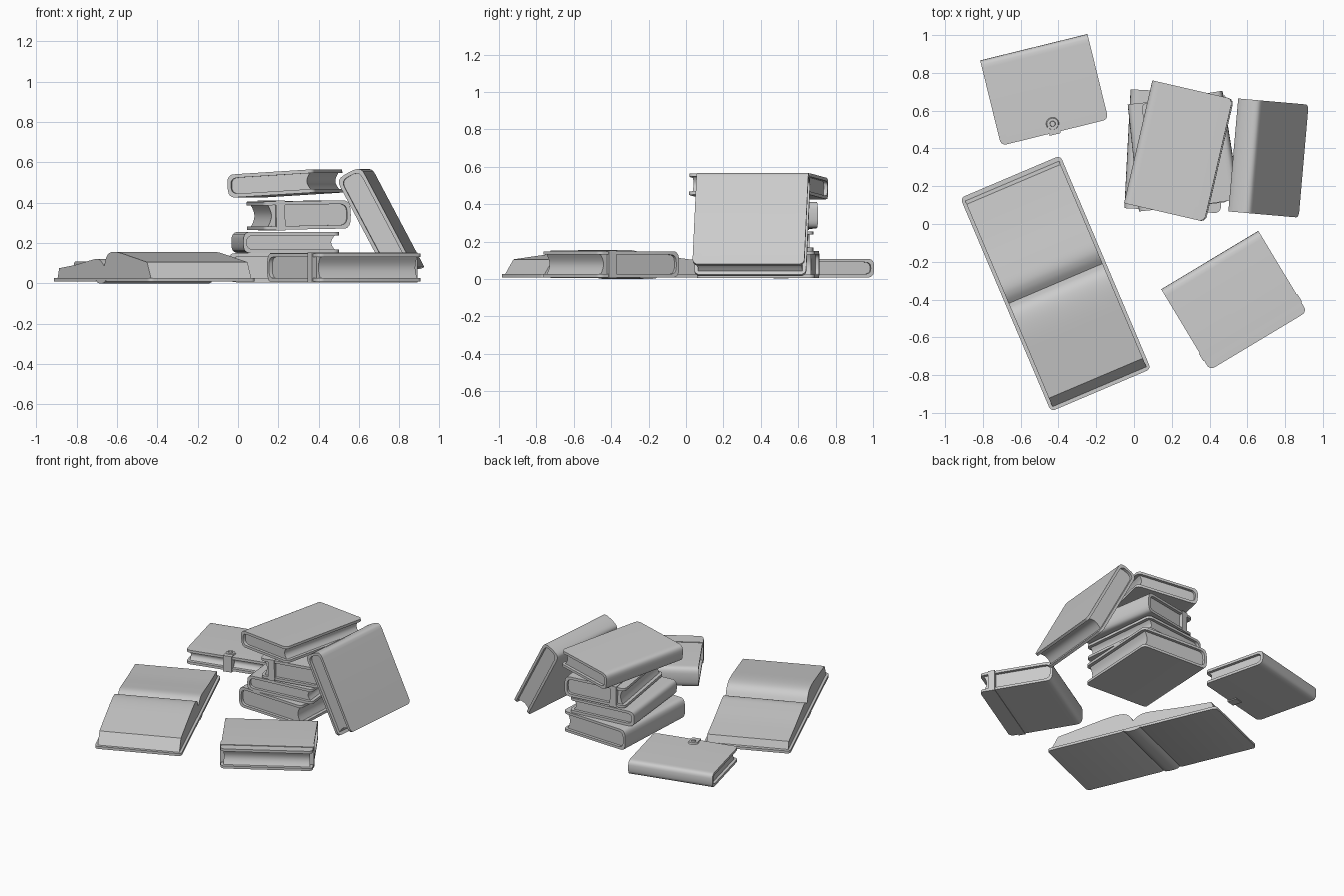
import bpy, bmesh
from math import sin, cos, pi, radians
from mathutils import Matrix

if "Cube" in bpy.data.objects:
    bpy.data.objects.remove(bpy.data.objects["Cube"])

BOARD = 0.018   # cover board thickness


def finish(bm, name, mat):
    bmesh.ops.recalc_face_normals(bm, faces=bm.faces)
    me = bpy.data.meshes.new(name)
    bm.to_mesh(me)
    bm.free()
    ob = bpy.data.objects.new(name, me)
    bpy.context.collection.objects.link(ob)
    ob.matrix_world = mat
    bpy.context.view_layer.objects.active = ob
    bpy.ops.object.select_all(action='DESELECT')
    ob.select_set(True)
    bpy.ops.object.shade_smooth_by_angle(angle=radians(35))
    return ob


def prism(name, pts, length, mat, round_x=None, radius=0.03):
    """Extrude an x/z profile along y; optionally round corners at |x| ends."""
    bm = bmesh.new()
    vs = [bm.verts.new((x, -length / 2, z)) for x, z in pts]
    f = bm.faces.new(vs)
    r = bmesh.ops.extrude_face_region(bm, geom=[f])
    bmesh.ops.translate(bm, vec=(0, length, 0),
                        verts=[v for v in r['geom'] if isinstance(v, bmesh.types.BMVert)])
    if round_x:
        ed = [e for e in bm.edges
              if all(any(abs(v.co.x - x) < 1e-4 for x in round_x) for v in e.verts)
              and abs(e.verts[0].co.y - e.verts[1].co.y) < 1e-5
              and abs(e.verts[0].co.x - e.verts[1].co.x) < 1e-4]
        bmesh.ops.bevel(bm, geom=ed, offset=radius, segments=5, profile=0.5, affect='EDGES')
    return finish(bm, name, mat)


def box(name, x0, x1, z0, z1, length, mat):
    return prism(name, [(x0, z0), (x1, z0), (x1, z1), (x0, z1)], length, mat)


def spine_arc(x, bulge, z0, z1, n=12):
    """Squarish round from the bottom board to the top board."""
    out = []
    for i in range(n + 1):
        a = -pi / 2 + pi * i / n
        s = sin(a)
        c = max(cos(a), 0)
        sz = (abs(s) ** 0.65) * (1 if s > 0 else -1)
        out.append((x + bulge - bulge * c ** 0.65, (z0 + z1) / 2 + sz * (z1 - z0) / 2))
    return out


def book(name, length, width, thick, pos, rz, ry=0, bulge=0.045, band=False):
    """Closed book: spine at local -x, standing from local z=0 to thick."""
    mat = (Matrix.Translation(pos) @ Matrix.Rotation(radians(rz), 4, 'Z')
           @ Matrix.Rotation(radians(ry), 4, 'Y'))
    w, c = width / 2, BOARD
    outer = spine_arc(-w, bulge, 0, thick)
    inner = spine_arc(-w + c, bulge, c, thick - c)
    prism(name + "_cover",
          [(w, 0)] + outer + [(w, thick), (w, thick - c)] + inner[::-1] + [(w, c)],
          length, mat, round_x=[w])
    # page block with a hollow fore edge
    z0, z1, e = c - 0.001, thick - c + 0.001, w - 0.022
    fore = [(e - 0.018 * sin(pi * i / 8), z1 + (z0 - z1) * i / 8) for i in range(9)]
    prism(name + "_pages", spine_arc(-w + c - 0.001, bulge, z0, z1) + fore, length - 0.04, mat)
    if band:
        box(name + "_elastic_band", w - 0.105, w - 0.06, -0.004, thick + 0.004,
            length + 0.01, mat)
    return mat


# stack of four books
book("stack_bottom_book", 0.63, 0.51, 0.145, (0.22, 0.385, 0.005), -3)
book("stack_second_book", 0.57, 0.48, 0.105, (0.235, 0.375, 0.15), 6)
book("stack_third_book", 0.58, 0.435, 0.14, (0.30, 0.385, 0.268), 189, ry=1, band=True)
book("stack_top_book", 0.667, 0.44, 0.115, (0.24, 0.385, 0.437), -13, ry=-3.5)

# book leaning against the stack
book("leaning_book", 0.60, 0.567, 0.137, (0.645, 0.355, 0.266), -5, ry=62)

# notebook with elastic band
book("banded_book", 0.60, 0.50, 0.14, (0.53, -0.405, 0.008), -59, band=True)

# book with a clasp strap and button
m = book("clasp_book", 0.585, 0.465, 0.10, (-0.475, 0.71, 0.008), -76.2)
box("clasp_strap", 0.175, 0.243, -0.006, 0.107, 0.06, m)
for nm, r, z, d in (("clasp_tab", 0.035, 0.104, 0.010), ("clasp_button", 0.016, 0.112, 0.014)):
    bm = bmesh.new()
    bmesh.ops.create_cone(bm, cap_ends=True, segments=24, radius1=r, radius2=r * 0.85,
                          depth=d, matrix=Matrix.Translation((0.185, 0, z)))
    finish(bm, nm, m)

# open book: spine along local y, thick half at +x
m = Matrix.Translation((-0.415, -0.315, 0.0)) @ Matrix.Rotation(radians(-67), 4, 'Z')
H = 0.614
mid = [(-0.075, 0.008), (-0.06, 0.014), (-0.045, 0.004), (-0.02, 0.0),
       (0.02, 0.0), (0.045, 0.004), (0.06, 0.014), (0.075, 0.008)]
prism("open_book_cover",
      [(-H, 0.008)] + mid + [(H, 0.008), (H, 0.026), (-H, 0.026)],
      0.575, m, round_x=[-H, H], radius=0.025)


def smooth_curve(p, n=5):
    """Catmull-Rom through the page-top points."""
    out = []
    q = [p[0]] + p + [p[-1]]
    for i in range(1, len(q) - 2):
        for k in range(n):
            t = k / n
            out.append(tuple(0.5 * (2 * b + (c - a) * t + (2 * a - 5 * b + 4 * c - d) * t * t
                                    + (3 * b - a - 3 * c + d) * t ** 3)
                             for a, b, c, d in zip(*q[i - 1:i + 3])))
    return out + [p[-1]]


thick_half = smooth_curve([(0.0, 0.085), (0.03, 0.13), (0.08, 0.153), (0.18, 0.153),
                           (0.36, 0.13), (0.545, 0.105)])
thin_half = smooth_curve([(0.0, 0.085), (-0.04, 0.11), (-0.09, 0.121), (-0.18, 0.113),
                          (-0.36, 0.092), (-0.57, 0.075)])
prism("open_book_right_pages", [(0.0, 0.024)] + thick_half + [(0.595, 0.024)], 0.54, m)
prism("open_book_left_pages", [(0.0, 0.024)] + thin_half + [(-0.59, 0.024)], 0.54, m)
